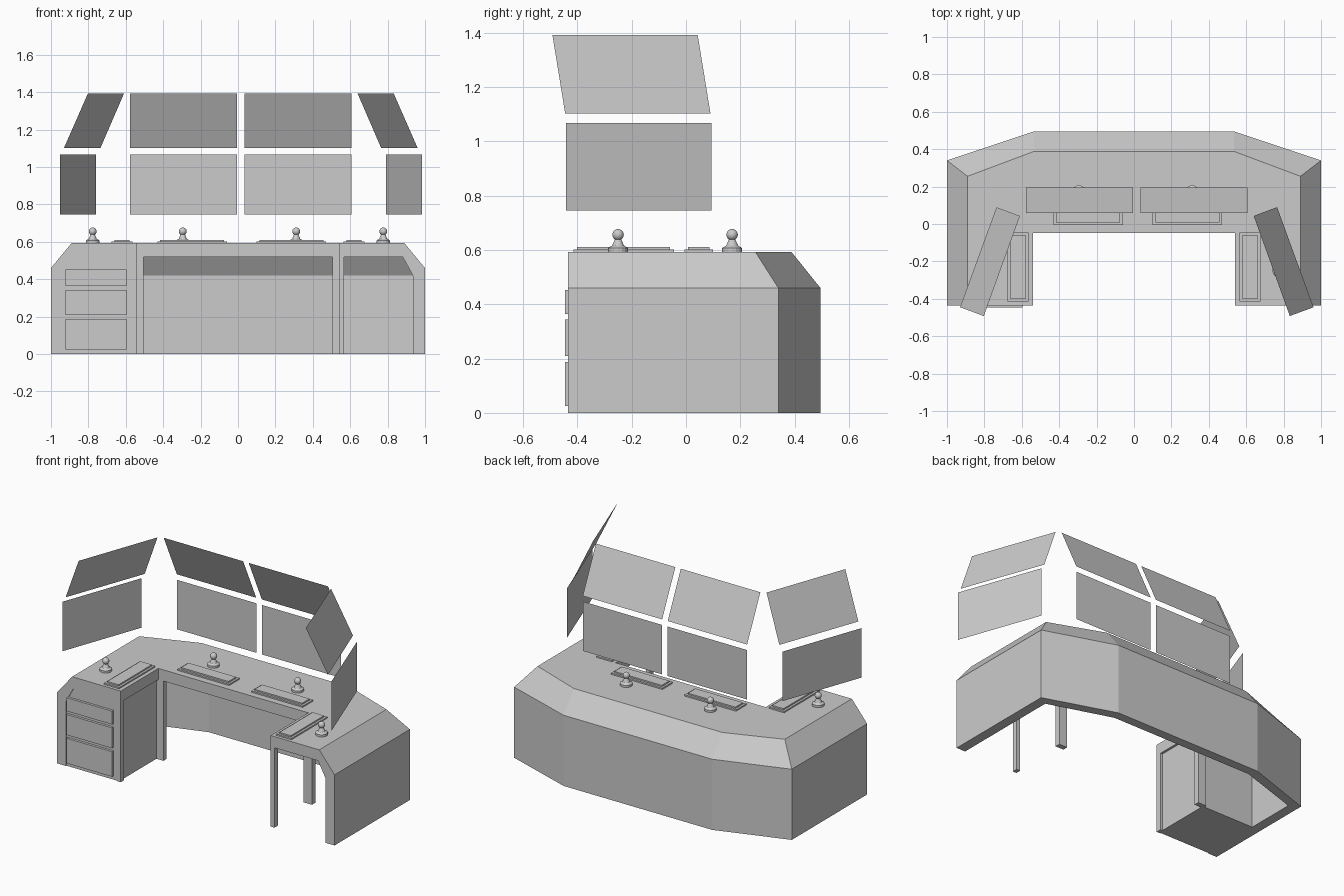
import bpy, bmesh, math

if "Cube" in bpy.data.objects:
    bpy.data.objects.remove(bpy.data.objects["Cube"])

CX = 0.015  # mirror line of the screens and desk-top devices


def mesh_object(name, verts, faces, solid=True):
    me = bpy.data.meshes.new(name)
    me.from_pydata(verts, [], faces)
    if solid:
        bm = bmesh.new()
        bm.from_mesh(me)
        bmesh.ops.recalc_face_normals(bm, faces=bm.faces)
        bm.to_mesh(me)
        bm.free()
    ob = bpy.data.objects.new(name, me)
    bpy.context.collection.objects.link(ob)
    return ob


def box(name, x0, x1, y0, y1, z0, z1):
    v = [(x, y, z) for z in (z0, z1) for x, y in ((x0, y0), (x1, y0), (x1, y1), (x0, y1))]
    f = [(0, 3, 2, 1), (4, 5, 6, 7)] + [(i, (i + 1) % 4, (i + 1) % 4 + 4, i + 4) for i in range(4)]
    return mesh_object(name, v, f)


def extrude_y(name, outline, y0, y1):
    n = len(outline)
    v = [(x, y, z) for y in (y0, y1) for x, z in outline]
    f = [tuple(range(n)), tuple(range(n, 2 * n))]
    f += [(i, (i + 1) % n, (i + 1) % n + n, i + n) for i in range(n)]
    return mesh_object(name, v, f)


# Desk shell: one cross-section swept through six stations of the U footprint
FRONT = -0.435
# each row: (side x, corner y, back bend x, back y, z)
rows = [
    (1.00, 0.34, 0.535, 0.495, 0.0),
    (1.00, 0.34, 0.535, 0.495, 0.46),
    (0.89, 0.255, 0.535, 0.388, 0.593),
    (0.54, -0.048, 0.40, -0.048, 0.593),
    (0.54, -0.048, 0.40, -0.048, 0.52),
    (0.88, 0.245, 0.52, 0.37, 0.52),
    (0.935, 0.30, 0.515, 0.435, 0.42),
    (0.935, 0.30, 0.515, 0.435, 0.0),
]
verts = []
for sx, cy, bx, by, z in rows:
    right = [(sx, FRONT, z), (sx, cy, z), (bx, by, z)]
    verts += right + [(-x, y, zz) for x, y, zz in reversed(right)]
n = len(rows)
faces = [(r * 6 + s, r * 6 + s + 1, (r + 1) % n * 6 + s + 1, (r + 1) % n * 6 + s)
         for r in range(n) for s in range(5)]
faces += [tuple(r * 6 for r in range(n)), tuple(r * 6 + 5 for r in range(n))]
mesh_object("desk_shell", verts, faces)

# Legs at the front ends and the inner corners
for side, s in (("right", 1), ("left", -1)):
    xs = sorted((s * 0.54, s * 0.567))
    box(side + "_front_leg", *xs, FRONT, -0.40, 0, 0.521)
    xs = sorted((s * 0.505, s * 0.565))
    box(side + "_inner_leg", *xs, -0.046, -0.012, 0, 0.521)

# Drawer cabinet under the left wing
extrude_y("drawer_cabinet",
          [(-0.936, 0), (-0.555, 0), (-0.555, 0.521), (-0.88, 0.521), (-0.936, 0.42)],
          -0.43, -0.03)
for i, (z0, z1) in enumerate(((0.025, 0.188), (0.21, 0.343), (0.365, 0.452))):
    box(f"drawer_front_{i + 1}", -0.922, -0.595, -0.446, -0.425, z0, z1)


# Two-tier keyboards
def keyboard(name, x0, x1, y0, y1):
    box(name + "_base", x0, x1, y0, y1, 0.590, 0.602)
    box(name + "_keys", x0 + 0.014, x1 - 0.014, y0 + 0.014, y1 - 0.014, 0.600, 0.611)


keyboard("left_centre_keyboard", -0.43, -0.06, -0.006, 0.10)
keyboard("right_centre_keyboard", 0.10, 0.47, -0.006, 0.10)
keyboard("left_side_keyboard", -0.675, -0.565, -0.415, -0.045)
keyboard("right_side_keyboard", 0.565, 0.675, -0.415, -0.045)


# Ball-topped control knobs: turned foot plus a ball
def knob(name, x, y):
    sides = 16
    profile = [(0.037, 0.59), (0.037, 0.607), (0.022, 0.616), (0.011, 0.64)]
    v = [(x + r * math.cos(2 * math.pi * k / sides), y + r * math.sin(2 * math.pi * k / sides), z)
         for r, z in profile for k in range(sides)]
    f = [(a * sides + k, a * sides + (k + 1) % sides,
          (a + 1) * sides + (k + 1) % sides, (a + 1) * sides + k)
         for a in range(len(profile) - 1) for k in range(sides)]
    f += [tuple(range(sides)), tuple(range(3 * sides, 4 * sides))]
    mesh_object(name + "_foot", v, f)
    bpy.ops.mesh.primitive_uv_sphere_add(segments=16, ring_count=10, radius=0.021,
                                         location=(x, y, 0.656))
    bpy.context.object.name = name + "_ball"
    bpy.ops.object.shade_smooth()


for side, s in (("left", -1), ("right", 1)):
    knob(side + "_side_knob", s * 0.777, -0.25)
    knob(side + "_centre_knob", 0.008 + s * 0.303, 0.17)


# Thin floating screens, given by bottom edge and top edge
def screen(name, a, b, c, d):
    mesh_object(name, [a, b, c, d], [(0, 1, 2, 3)], solid=False)


panels = {
    "lower_centre_screen": ((0.02, 0.195, 0.745), (0.592, 0.195, 0.745),
                            (0.592, 0.195, 1.067), (0.02, 0.195, 1.067)),
    "upper_centre_screen": ((0.02, 0.195, 1.103), (0.592, 0.195, 1.103),
                            (0.592, 0.06, 1.392), (0.02, 0.06, 1.392)),
    "lower_side_screen": ((0.775, 0.094, 0.745), (0.968, -0.442, 0.745),
                          (0.968, -0.442, 1.067), (0.775, 0.094, 1.067)),
    "upper_side_screen": ((0.750, 0.09, 1.103), (0.945, -0.445, 1.103),
                          (0.818, -0.492, 1.392), (0.625, 0.043, 1.392)),
}
for name, pts in panels.items():
    screen("right_" + name, *[(CX + x, y, z) for x, y, z in pts])
    screen("left_" + name, *[(CX - x, y, z) for x, y, z in reversed(pts)])
